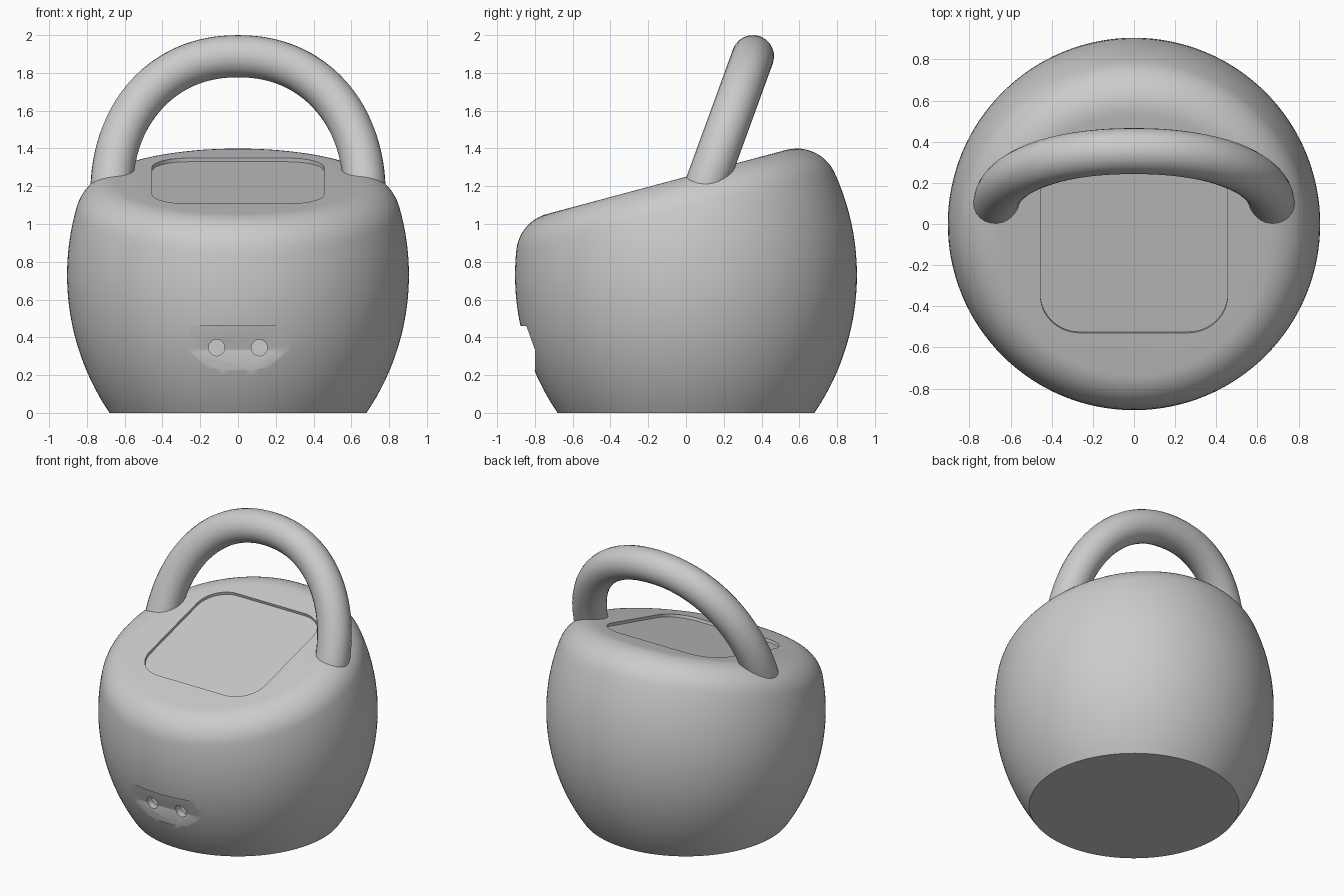
import bpy, bmesh
from math import sin, cos, tan, atan2, sqrt, pi, radians
from mathutils import Matrix, Vector

if "Cube" in bpy.data.objects:
    bpy.data.objects.remove(bpy.data.objects["Cube"])

TILT = radians(15)
TOP_Z = 1.25                      # height of the sloped top at the centre
ARC_R, ARC_C, ARC_Z = 1.297, -0.392, 0.73   # side wall arc
FILLET = 0.22


def make_object(name, bm):
    bmesh.ops.recalc_face_normals(bm, faces=bm.faces)
    mesh = bpy.data.meshes.new(name)
    bm.to_mesh(mesh)
    bm.free()
    obj = bpy.data.objects.new(name, mesh)
    bpy.context.collection.objects.link(obj)
    return obj


def activate(obj):
    bpy.ops.object.select_all(action='DESELECT')
    obj.select_set(True)
    bpy.context.view_layer.objects.active = obj


def prism(name, points, w0, w1, matrix):
    bm = bmesh.new()
    rings = [[bm.verts.new(matrix @ Vector((u, v, w))) for u, v in points] for w in (w0, w1)]
    bm.faces.new(rings[0])
    bm.faces.new(rings[1])
    n = len(points)
    for i in range(n):
        j = (i + 1) % n
        bm.faces.new((rings[0][i], rings[0][j], rings[1][j], rings[1][i]))
    return make_object(name, bm)


def cut(target, cutter):
    mod = target.modifiers.new("cut", 'BOOLEAN')
    mod.operation = 'DIFFERENCE'
    mod.solver = 'EXACT'
    mod.object = cutter
    activate(target)
    bpy.ops.object.modifier_apply(modifier=mod.name)
    bpy.data.objects.remove(cutter)


def slice_profile(theta):
    """Radius/height points of one vertical slice, sloped top edge to base."""
    m = tan(TILT) * sin(theta)
    k = sqrt(1 + m * m)
    h = TOP_Z - FILLET * k - ARC_Z
    a, b = 1 + m * m, m * h - ARC_C
    c = ARC_C ** 2 + h * h - (ARC_R - FILLET) ** 2
    r = (-b + sqrt(b * b - a * c)) / a
    z = ARC_Z + h + m * r
    start, end = atan2(1, -m), atan2(z - ARC_Z, r - ARC_C)
    pts = []
    for i in range(13):
        t = start + (end - start) * i / 12
        pts.append((r + FILLET * cos(t), z + FILLET * sin(t)))
    base = -math_asin(ARC_Z / ARC_R)
    for i in range(1, 25):
        t = end + (base - end) * i / 24
        pts.append((ARC_C + ARC_R * cos(t), ARC_Z + ARC_R * sin(t)))
    return pts


def math_asin(x):
    return atan2(x, sqrt(1 - x * x))


# Body: barrel with a sloped, rounded top
SEG = 128
bm = bmesh.new()
columns = []
for s in range(SEG):
    th = 2 * pi * s / SEG
    columns.append([bm.verts.new((r * cos(th), r * sin(th), z)) for r, z in slice_profile(th)])
for s in range(SEG):
    a, b = columns[s], columns[(s + 1) % SEG]
    for i in range(len(a) - 1):
        bm.faces.new((a[i], a[i + 1], b[i + 1], b[i]))
bm.faces.new([c[0] for c in columns])
bm.faces.new([c[-1] for c in reversed(columns)])
body = make_object("body", bm)

# Shallow rounded panel recess in the sloped top
hx, hy, rad = 0.455, 0.465, 0.19
panel = []
for q, (sx, sy) in enumerate(((1, 1), (-1, 1), (-1, -1), (1, -1))):
    for i in range(13):
        t = (q + i / 12) * pi / 2
        panel.append((sx * (hx - rad) + rad * cos(t), sy * (hy - rad) + rad * sin(t)))
cy = -0.08
frame = Matrix.Translation((0, cy, TOP_Z + cy * tan(TILT))) @ Matrix.Rotation(TILT, 4, 'X')
cut(body, prism("panel_cutter", panel, -0.02, 0.2, frame))

# Socket notch low on the front
notch = [(-0.845, 0.46), (-0.80, 0.335), (-0.80, 0.228), (-1.0, 0.228), (-1.0, 0.46)]
to_x = Matrix(((0, 0, 1, 0), (1, 0, 0, 0), (0, 1, 0, 0), (0, 0, 0, 1)))
cut(body, prism("notch_cutter", notch, -0.4, 0.4, to_x))

# Two round socket holes
for x in (-0.113, 0.113):
    ring = [(x + 0.043 * cos(i * pi / 16), 0.345 + 0.043 * sin(i * pi / 16)) for i in range(32)]
    cut(body, prism("hole_cutter", ring, 0.75, 0.95, Matrix.Rotation(pi / 2, 4, 'X')))

activate(body)
bpy.ops.object.shade_smooth_by_angle(angle=radians(25))

# Handle: leaning arched tube whose ends sink into the body
path = [(0.67, 1.08)]
N = 64
for i in range(N + 1):
    t = pi * i / N
    e = 2 / 2.15
    c, s = cos(t), max(sin(t), 0.0)
    path.append((0.67 * abs(c) ** e * (1 if c > 0 else -1), 1.15 + 0.738 * s ** e))
path.append((-0.67, 1.08))
curve = bpy.data.curves.new("handle", 'CURVE')
curve.dimensions = '3D'
curve.bevel_depth = 0.112
curve.bevel_resolution = 10
curve.use_fill_caps = True
spline = curve.splines.new('POLY')
spline.points.add(len(path) - 1)
for p, (x, z) in zip(spline.points, path):
    p.co = (x, 0.355 - (1.89 - z) * tan(radians(20)), z, 1)
handle = bpy.data.objects.new("handle", curve)
bpy.context.collection.objects.link(handle)
activate(handle)
bpy.ops.object.convert(target='MESH')
bpy.ops.object.shade_smooth_by_angle(angle=radians(40))
